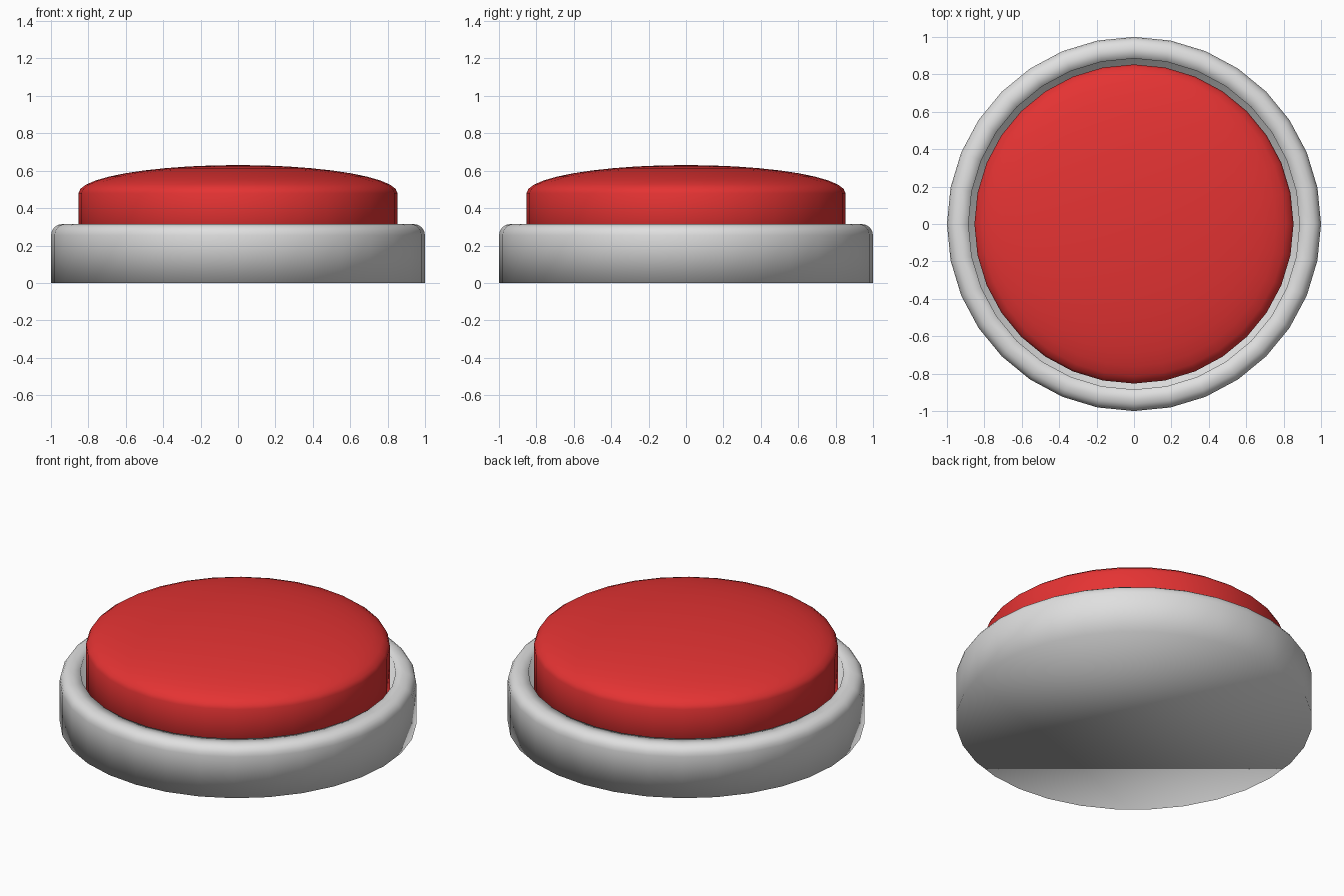
import bpy, bmesh, math

if "Cube" in bpy.data.objects:
    bpy.data.objects.remove(bpy.data.objects["Cube"])

SIDES = 32


def material(name, rgb):
    m = bpy.data.materials.new(name)
    m.diffuse_color = (*rgb, 1)
    m.use_nodes = True
    m.node_tree.nodes["Principled BSDF"].inputs["Base Color"].default_value = m.diffuse_color
    return m


def lathe(name, profile, mat):
    """Closed turned solid: (radius, z) profile from bottom to top, flat-capped at radius > 0."""
    bm = bmesh.new()
    rings = []
    for r, z in profile:
        if r == 0:
            rings.append([bm.verts.new((0, 0, z))] * SIDES)
            continue
        rings.append([bm.verts.new((r * math.cos(2 * math.pi * i / SIDES),
                                    r * math.sin(2 * math.pi * i / SIDES), z))
                      for i in range(SIDES)])
    for a, b in zip(rings, rings[1:]):
        for i in range(SIDES):
            j = (i + 1) % SIDES
            if b[i] is b[j]:
                bm.faces.new((a[i], a[j], b[i]))
            else:
                bm.faces.new((a[i], a[j], b[j], b[i]))
    bm.faces.new(rings[0][::-1])
    if profile[-1][0] > 0:
        bm.faces.new(rings[-1])
    for f in bm.faces:
        f.smooth = True
    bmesh.ops.recalc_face_normals(bm, faces=bm.faces)
    me = bpy.data.meshes.new(name)
    bm.to_mesh(me)
    bm.free()
    me.materials.append(mat)
    ob = bpy.data.objects.new(name, me)
    bpy.context.collection.objects.link(ob)
    return ob


grey = material("light_grey", (0.74, 0.74, 0.74))
red = material("red", (0.78, 0.033, 0.033))

# Housing: straight wall, rounded outer rim, recess for the button
R, H, B = 1.0, 0.315, 0.06
rim = [(R - B + B * math.cos(t), H - B + B * math.sin(t))
       for t in (math.pi / 2 * k / 4 for k in range(5))]
lathe("housing", [(R, 0)] + rim + [(0.885, H), (0.885, 0.15)], grey)

# Push button: straight side and shallow elliptical dome
steps = 10
dome = [(0.853 * math.cos(t), 0.48 + 0.15 * math.sin(t))
        for t in (math.pi / 2 * k / steps for k in range(steps))]
lathe("push_button", [(0.853, 0.13)] + dome + [(0, 0.63)], red)
